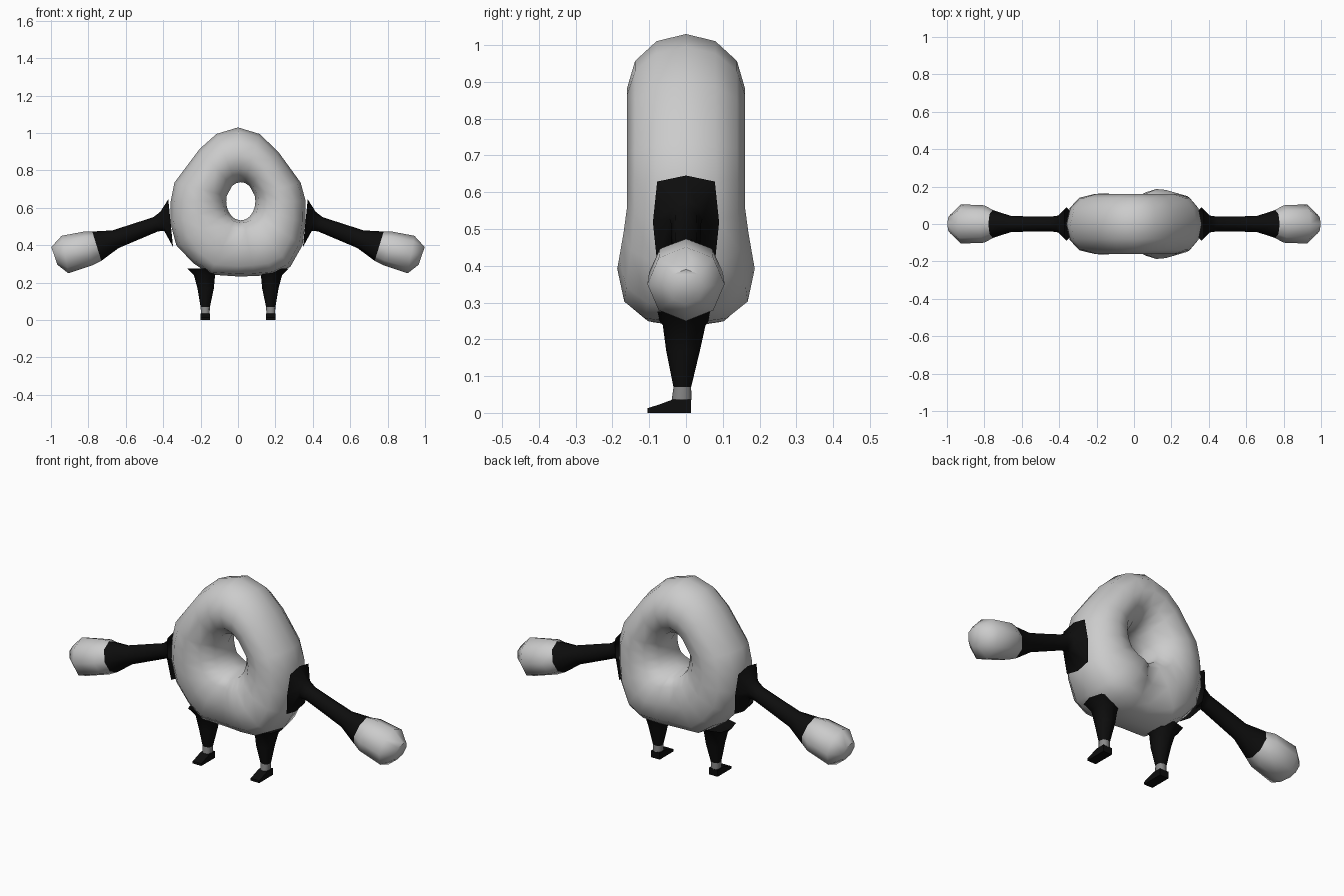
import bpy, bmesh, math
from mathutils import Vector

if "Cube" in bpy.data.objects:
    bpy.data.objects.remove(bpy.data.objects["Cube"])


def power(v, e):
    return math.copysign(abs(v) ** e, v) if abs(v) > 1e-6 else 0.0


def section(centre, u, v, n=8, e=1.0):
    """Closed (super)elliptic loop spanned by half-axes u and v."""
    c, u, v = Vector(centre), Vector(u), Vector(v)
    pts = []
    for k in range(n):
        a = 2 * math.pi * k / n
        pts.append(c + u * power(math.cos(a), e) + v * power(math.sin(a), e))
    return pts


def loft(name, rings, mat=None, closed=False, caps=(False, False), angle=180):
    bm = bmesh.new()
    loops = [[bm.verts.new(p) for p in r] for r in rings]
    n = len(loops[0])
    for i in range(len(loops) if closed else len(loops) - 1):
        a, b = loops[i], loops[(i + 1) % len(loops)]
        for k in range(n):
            bm.faces.new((a[k], a[(k + 1) % n], b[(k + 1) % n], b[k]))
    if caps[0]:
        bm.faces.new(loops[0])
    if caps[1]:
        bm.faces.new(loops[-1])
    bmesh.ops.recalc_face_normals(bm, faces=bm.faces)
    me = bpy.data.meshes.new(name)
    bm.to_mesh(me)
    bm.free()
    ob = bpy.data.objects.new(name, me)
    bpy.context.collection.objects.link(ob)
    if mat:
        me.materials.append(mat)
    bpy.ops.object.select_all(action='DESELECT')
    ob.select_set(True)
    bpy.context.view_layer.objects.active = ob
    bpy.ops.object.shade_smooth_by_angle(angle=math.radians(angle))
    return ob


def material(name, g):
    m = bpy.data.materials.new(name)
    m.diffuse_color = (g, g, g, 1)
    m.use_nodes = True
    m.node_tree.nodes["Principled BSDF"].inputs["Base Color"].default_value = m.diffuse_color
    return m


black = material("black", 0.004)
grey = material("ankle_grey", 0.25)

# Ring body: outer outline x, z, half depth, squareness of the section
outline = [
    (0.0, 1.03, 0.16, 1), (0.115, 0.995, 0.16, 1), (0.215, 0.9, 0.16, 1),
    (0.335, 0.735, 0.16, 1), (0.362, 0.635, 0.16, 0.95), (0.36, 0.52, 0.16, 0.9),
    (0.345, 0.4, 0.17, 0.9), (0.28, 0.285, 0.182, 0.8), (0.19, 0.242, 0.187, 0.75),
    (0.09, 0.235, 0.168, 0.7), (0.0, 0.233, 0.14, 0.65), (-0.15, 0.243, 0.155, 0.65),
    (-0.24, 0.305, 0.162, 0.75), (-0.33, 0.4, 0.162, 0.9), (-0.362, 0.52, 0.16, 0.9),
    (-0.36, 0.635, 0.16, 0.95), (-0.34, 0.735, 0.16, 1), (-0.205, 0.915, 0.16, 1),
    (-0.115, 0.995, 0.16, 1)]
rings = []
for x, z, d, e in outline:
    a = math.atan2(x - 0.015, z - 0.635)
    outer = Vector((x, 0, z))
    inner = Vector((0.015 + 0.078 * math.sin(a), 0, 0.635 + 0.102 * math.cos(a)))
    rings.append(section((outer + inner) / 2, (outer - inner) / 2, (0, d, 0), 12, e))
loft("ring_body", rings, closed=True)

# Arm sections: x, z, half height, half depth, lean, squareness
arm = [(0.36, 0.518, 0.128, 0.09, 0.10, 0.4), (0.405, 0.528, 0.052, 0.045, 0.2, 1),
       (0.44, 0.512, 0.04, 0.04, 0.3, 1), (0.655, 0.432, 0.05, 0.042, 0.33, 1),
       (0.755, 0.395, 0.082, 0.075, 0.3, 1)]
hand = [arm[-1], (0.8, 0.383, 0.093, 0.1, 0.25, 1), (0.925, 0.35, 0.102, 0.105, 0.18, 1),
        (0.982, 0.343, 0.05, 0.05, 0.33, 1)]

# Leg sections: x offset, y, z, half width, half depth
leg = [(0.012, -0.005, 0.275, 0.085, 0.085), (0.004, -0.005, 0.238, 0.056, 0.058),
       (-0.002, -0.008, 0.17, 0.044, 0.046), (0, -0.01, 0.07, 0.025, 0.024)]
ankle = [leg[-1], (0, -0.012, 0.035, 0.023, 0.027)]

for side, s in (("right", 1), ("left", -1)):
    def limb(rows):
        return [section((s * x, 0, z), (s * r * math.sin(t), 0, r * math.cos(t)), (0, d, 0), 8, e)
                for x, z, r, d, t, e in rows]

    def shank(rows):
        return [section((s * (0.175 + x), y, z), (w, 0, 0), (0, d, 0), 8, 0.75)
                for x, y, z, w, d in rows]

    loft(side + "_arm", limb(arm), black)
    loft(side + "_hand", limb(hand), caps=(False, True), angle=60)
    loft(side + "_leg", shank(leg), black)
    loft(side + "_ankle", shank(ankle), grey)

    # Foot: side profile swept across the width
    prof = [(0.014, 0), (0.014, 0.036), (-0.037, 0.036), (-0.075, 0.022), (-0.104, 0.013), (-0.104, 0)]
    loft(side + "_foot", [[(s * 0.175 + w, y, z) for y, z in prof] for w in (-0.026, 0.026)],
         black, caps=(True, True), angle=40)
